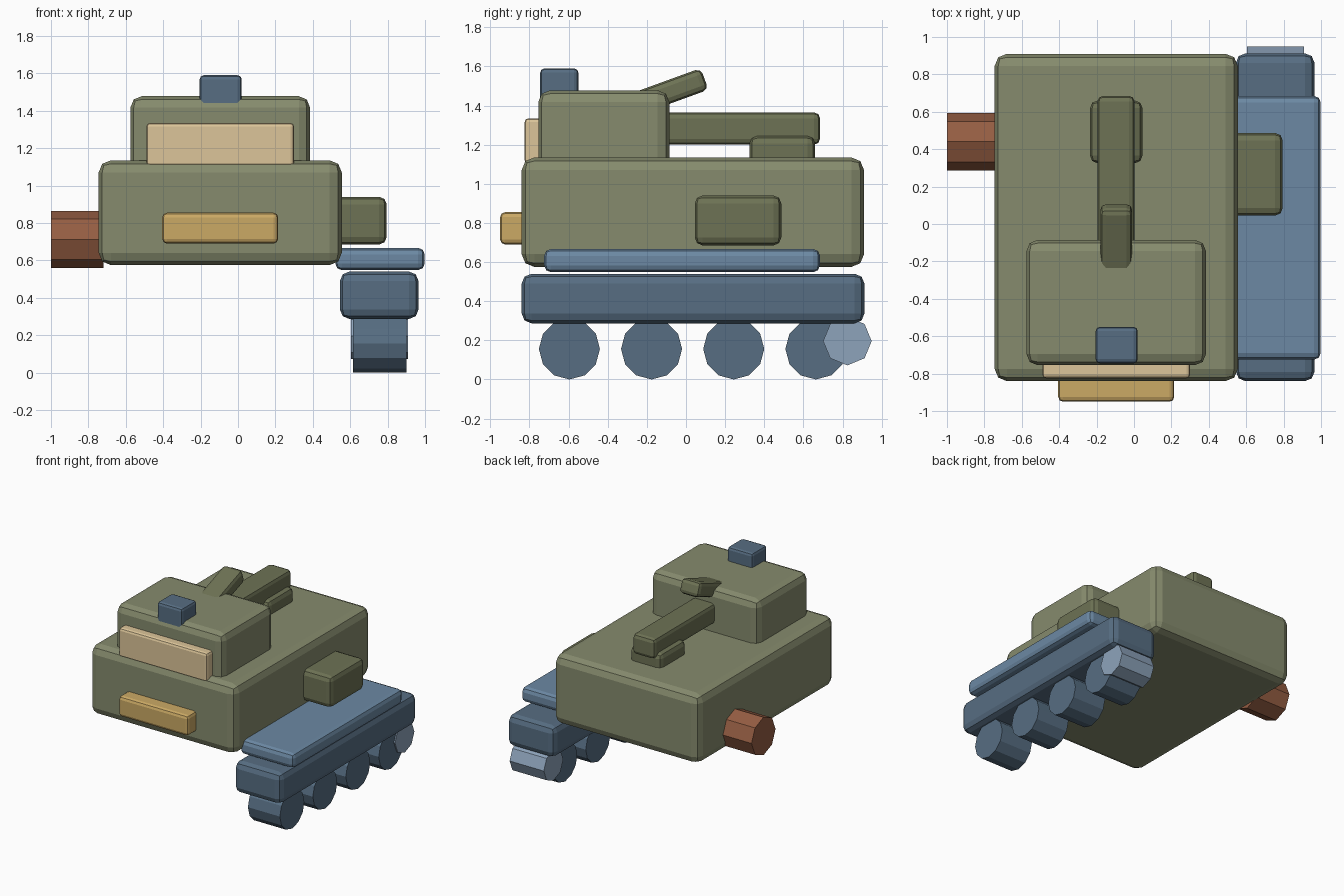
import bpy
import math

if "Cube" in bpy.data.objects:
    bpy.data.objects.remove(bpy.data.objects["Cube"])


def material(name, rgb):
    m = bpy.data.materials.new(name)
    m.diffuse_color = (*rgb, 1)
    m.use_nodes = True
    m.node_tree.nodes["Principled BSDF"].inputs["Base Color"].default_value = m.diffuse_color
    return m


olive = material("olive", (0.24, 0.26, 0.155))
dark_olive = material("dark_olive", (0.155, 0.17, 0.09))
steel = material("steel_blue", (0.095, 0.155, 0.225))
mid_blue = material("mid_blue", (0.15, 0.25, 0.37))
pale_blue = material("pale_blue", (0.27, 0.37, 0.50))
sand = material("sand", (0.72, 0.56, 0.32))
gold = material("gold", (0.60, 0.40, 0.13))
rust = material("rust", (0.30, 0.11, 0.055))


def box(name, x, y, z, bevel, mat, tilt=0):
    """Bevelled box from (min, max) ranges, optionally tilted about x."""
    ranges = (x, y, z)
    bpy.ops.mesh.primitive_cube_add(size=1, location=[(a + b) / 2 for a, b in ranges])
    o = bpy.context.object
    o.name = name
    o.scale = [b - a for a, b in ranges]
    bpy.ops.object.transform_apply(location=False, rotation=False, scale=True)
    o.rotation_euler.x = math.radians(tilt)
    mod = o.modifiers.new("bevel", 'BEVEL')
    mod.width, mod.segments = bevel, 2
    o.data.materials.append(mat)
    return o


def roller(name, x, y, z, radius, sides, mat):
    """Low-poly cylinder lying along x."""
    bpy.ops.mesh.primitive_cylinder_add(
        vertices=sides, radius=radius, depth=x[1] - x[0],
        location=((x[0] + x[1]) / 2, y, z), rotation=(0, math.pi / 2, 0))
    o = bpy.context.object
    o.name = name
    o.data.materials.append(mat)
    return o


# Hull and turret
box("hull", (-0.745, 0.555), (-0.84, 0.91), (0.575, 1.135), 0.065, olive)
box("turret", (-0.575, 0.385), (-0.755, -0.085), (1.03, 1.478), 0.06, olive)

# Front panels and roof sensor
box("turret_front_panel", (-0.49, 0.30), (-0.825, -0.70), (1.10, 1.335), 0.02, sand)
box("hull_front_panel", (-0.405, 0.215), (-0.95, -0.80), (0.69, 0.855), 0.025, gold)
box("roof_sensor", (-0.205, 0.02), (-0.745, -0.55), (1.42, 1.59), 0.022, steel)

# Main gun, its rest and the raised roof gun
box("main_gun", (-0.195, 0.003), (-0.20, 0.685), (1.20, 1.365), 0.03, dark_olive)
box("gun_rest", (-0.235, 0.045), (0.325, 0.66), (1.05, 1.245), 0.04, dark_olive)
box("roof_gun", (-0.18, -0.01), (-0.39, 0.11), (1.392, 1.509), 0.03, dark_olive, tilt=20)

# Side pod and exhaust
box("side_pod", (0.50, 0.795), (0.045, 0.487), (0.685, 0.94), 0.04, dark_olive)
roller("exhaust", (-1.0, -0.72), 0.44, 0.712, 0.153, 8, rust)

# Running gear, on the right side only
box("track_cover", (0.545, 0.965), (-0.84, 0.912), (0.287, 0.54), 0.05, steel)
box("fender", (0.52, 0.998), (-0.725, 0.685), (0.548, 0.667), 0.035, mid_blue)
for i in range(4):
    roller(f"road_wheel_{i + 1}", (0.615, 0.90), -0.596 + 0.42 * i, 0.156, 0.156, 12, steel)
roller("drive_wheel", (0.605, 0.91), 0.825, 0.196, 0.124, 8, pale_blue)
